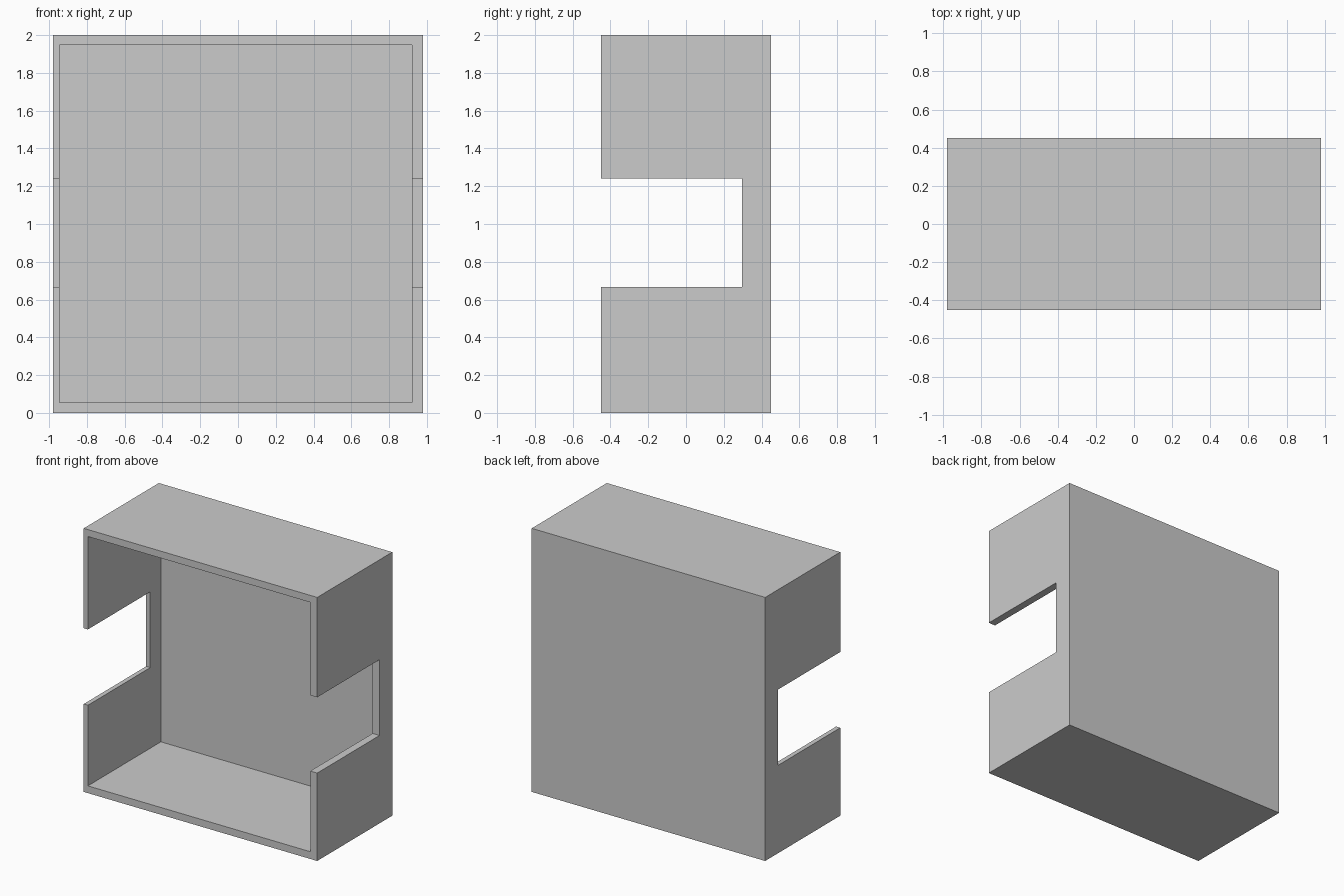
import bpy
import bmesh
from mathutils import Matrix, Vector

old = bpy.data.objects.get("Cube")
if old:
    bpy.data.objects.remove(old, do_unlink=True)

grey = bpy.data.materials.new("plain grey")
grey.use_nodes = True
colour = (0.6, 0.6, 0.6, 1)
grey.diffuse_color = colour
grey.node_tree.nodes["Principled BSDF"].inputs["Base Color"].default_value = colour


def box(name, low, high):
    """Axis-aligned box between two corners."""
    low, high = Vector(low), Vector(high)
    bm = bmesh.new()
    bmesh.ops.create_cube(bm, size=1)
    bm.transform(Matrix.Translation((low + high) / 2) @ Matrix.Diagonal((*(high - low), 1)))
    mesh = bpy.data.meshes.new(name)
    bm.to_mesh(mesh)
    bm.free()
    mesh.materials.append(grey)
    obj = bpy.data.objects.new(name, mesh)
    bpy.context.collection.objects.link(obj)
    return obj


# Outer block of the open-fronted case
case = box("open_case", (-0.98, -0.45, 0), (0.98, 0.45, 2))

# Hollow interior, and a slot through both side walls from the front
cutters = [
    box("cavity_cutter", (-0.945, -0.6, 0.055), (0.922, 0.425, 1.947)),
    box("side_slot_cutter", (-1.2, -0.7, 0.667), (1.2, 0.297, 1.242)),
]
for cutter in cutters:
    cutter.hide_render = True
    cut = case.modifiers.new(cutter.name, 'BOOLEAN')
    cut.operation = 'DIFFERENCE'
    cut.solver = 'EXACT'
    cut.object = cutter

# Bake the cuts and drop the cutters
bpy.context.view_layer.update()
evaluated = case.evaluated_get(bpy.context.evaluated_depsgraph_get())
finished = bpy.data.meshes.new_from_object(evaluated)
case.modifiers.clear()
case.data = finished
for cutter in cutters:
    bpy.data.objects.remove(cutter, do_unlink=True)
